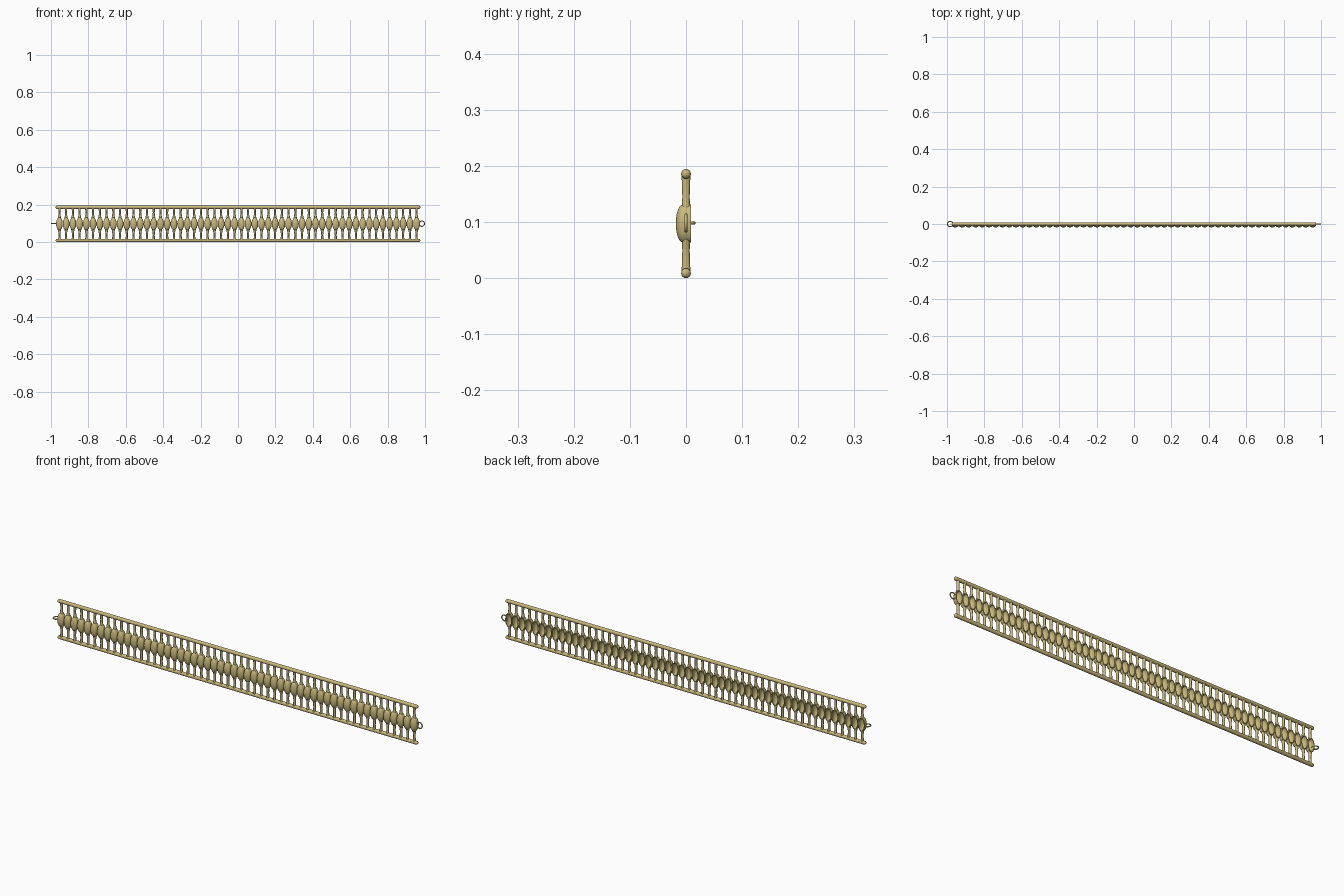
import bpy, bmesh, math
from mathutils import Matrix

if "Cube" in bpy.data.objects:
    bpy.data.objects.remove(bpy.data.objects["Cube"])

COUNT, X0 = 54, -0.955
STEP = -2 * X0 / (COUNT - 1)
MID, RAIL_R, RAIL_Z = 0.0973, 0.0088, 0.0885

gold = bpy.data.materials.new("gold")
gold.diffuse_color = (0.58, 0.48, 0.2, 1)
gold.use_nodes = True
gold.node_tree.nodes["Principled BSDF"].inputs["Base Color"].default_value = gold.diffuse_color


def finish(name, bm, repeat=False):
    bmesh.ops.recalc_face_normals(bm, faces=bm.faces)
    me = bpy.data.meshes.new(name)
    bm.to_mesh(me)
    bm.free()
    me.materials.append(gold)
    ob = bpy.data.objects.new(name, me)
    bpy.context.collection.objects.link(ob)
    bpy.ops.object.select_all(action='DESELECT')
    ob.select_set(True)
    bpy.context.view_layer.objects.active = ob
    bpy.ops.object.shade_smooth_by_angle(angle=math.radians(40))
    if repeat:
        arr = ob.modifiers.new("row", 'ARRAY')
        arr.count = COUNT
        arr.use_relative_offset = False
        arr.use_constant_offset = True
        arr.constant_offset_displace = (STEP, 0, 0)
    return ob


def skin(bm, rings, close=False):
    """Join rings of points with quads; cap both ends unless closed in a loop."""
    vs = [[bm.verts.new(p) for p in r] for r in rings]
    n = len(vs[0])
    pairs = list(zip(vs, vs[1:])) + ([(vs[-1], vs[0])] if close else [])
    for a, b in pairs:
        for i in range(n):
            j = (i + 1) % n
            bm.faces.new((a[i], a[j], b[j], b[i]))
    if not close:
        bm.faces.new(vs[0])
        bm.faces.new(vs[-1])


def circle(n):
    return [(math.cos(2 * math.pi * i / n), math.sin(2 * math.pi * i / n)) for i in range(n)]


# Domed beads: oval shells, open at the back
bm = bmesh.new()


def shell(rx, rz, y_side, y_front, y_back):
    levels = [(1, y_back), (1, y_side)]
    for k in range(1, 7):
        t = math.pi / 2 * k / 6.2
        levels.append((math.cos(t), y_side + (y_front - y_side) * math.sin(t)))
    return [[(X0 + c * rx * s, y, MID + d * rz * s) for c, d in circle(24)] for s, y in levels]


outer = shell(0.0178, 0.0338, -0.006, -0.0182, 0.0088)
inner = shell(0.0140, 0.0298, -0.004, -0.0145, 0.0088)
skin(bm, inner[::-1] + outer)
finish("beads", bm, True)

# Waisted posts from bead to each rail
bm = bmesh.new()
profile = [(0.029, 0.0095, 0.0078), (0.036, 0.0078, 0.0074), (0.046, 0.0058, 0.0066),
           (0.060, 0.0052, 0.0068), (0.074, 0.0058, 0.0075), (0.088, 0.0066, 0.0078)]
for side in (-1, 1):
    skin(bm, [[(X0 + c * rx, d * ry, MID + side * h) for c, d in circle(12)]
              for h, rx, ry in profile])
finish("posts", bm, True)

# Long rails with rounded ends
for name, side in (("bottom_rail", -1), ("top_rail", 1)):
    bm = bmesh.new()
    half, rings = 0.975 - RAIL_R, []
    for end in (-1, 1):
        for k in range(6):
            t = math.pi / 2 * (k if end == 1 else 5 - k) / 5.3
            x = end * (half + RAIL_R * math.sin(t))
            r = RAIL_R * math.cos(t)
            rings.append([(x, c * r, MID + side * RAIL_Z + d * r) for c, d in circle(16)])
    skin(bm, rings)
    finish(name, bm)

# End rings: left lies flat, right stands upright
for name, x, turn in (("left_ring", -0.983, 0), ("right_ring", 0.983, math.pi / 2)):
    bm = bmesh.new()
    skin(bm, [[((0.0142 + 0.0028 * c) * u, (0.0142 + 0.0028 * c) * v, 0.0028 * d)
               for c, d in circle(10)] for u, v in circle(28)], close=True)
    bm.transform(Matrix.Translation((x, 0, MID + 0.001)) @ Matrix.Rotation(turn, 4, 'X'))
    finish(name, bm)
